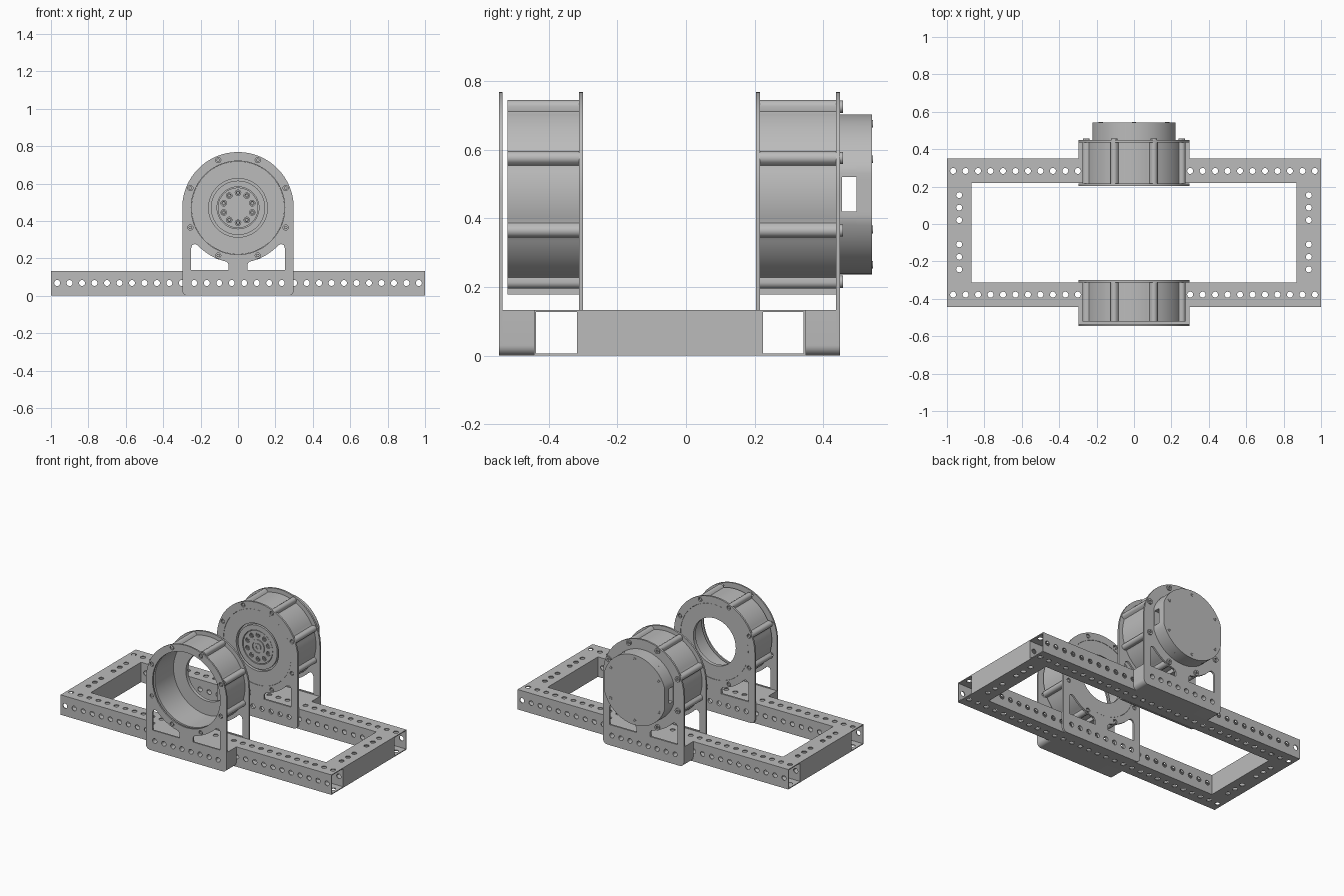
import bpy, bmesh, math
from math import sin, cos, radians, pi

if "Cube" in bpy.data.objects:
    bpy.data.objects.remove(bpy.data.objects["Cube"])

grey = bpy.data.materials.new("metal_grey")
grey.use_nodes = True
COL = (0.5, 0.5, 0.5, 1)
grey.diffuse_color = COL
grey.node_tree.nodes["Principled BSDF"].inputs["Base Color"].default_value = COL

CZ = 0.47        # height of the motor axis
H = 0.133        # rail section
WALL = 0.006
HOLE = 0.016


def circle(r, cx=0, cy=CZ, n=64):
    return [(cx + r * cos(2 * pi * i / n), cy + r * sin(2 * pi * i / n)) for i in range(n)]


def arc(r, a0, a1, cx=0, cy=CZ, n=24):
    steps = [radians(a0 + (a1 - a0) * i / n) for i in range(n + 1)]
    return [(cx + r * cos(a), cy + r * sin(a)) for a in steps]


def rect(x0, x1, y0, y1):
    return [(x0, y0), (x1, y0), (x1, y1), (x0, y1)]


def around(r, count, start):
    step = 2 * pi / count
    return [(r * cos(radians(start) + i * step), CZ + r * sin(radians(start) + i * step))
            for i in range(count)]


def slab(name, loops, a, b, axis="Y"):
    """Flat outline with holes, extruded from a to b along an axis."""
    cu = bpy.data.curves.new(name, "CURVE")
    cu.dimensions, cu.fill_mode, cu.extrude = "2D", "BOTH", 1
    for loop in loops:
        sp = cu.splines.new("POLY")
        sp.points.add(len(loop) - 1)
        for p, (u, v) in zip(sp.points, loop):
            p.co = (u, v, 0, 1)
        sp.use_cyclic_u = True
    tmp = bpy.data.objects.new(name + "_outline", cu)
    bpy.context.scene.collection.objects.link(tmp)
    dg = bpy.context.evaluated_depsgraph_get()
    me = bpy.data.meshes.new_from_object(tmp.evaluated_get(dg))
    bpy.data.objects.remove(tmp)
    bm = bmesh.new()
    bm.from_mesh(me)
    for v in bm.verts:
        w = b if v.co.z > 0 else a
        x, y = v.co.x, v.co.y
        v.co = (x, w, y) if axis == "Y" else (x, y, w)
    bmesh.ops.remove_doubles(bm, verts=bm.verts, dist=1e-5)
    bmesh.ops.recalc_face_normals(bm, faces=bm.faces)
    for f in bm.faces:
        f.smooth = True
    bm.to_mesh(me)
    bm.free()
    me.set_sharp_from_angle(angle=radians(30))
    me.materials.clear()
    me.materials.append(grey)
    ob = bpy.data.objects.new(name, me)
    bpy.context.scene.collection.objects.link(ob)
    return ob


# Long perforated rails, open at both ends
pitch = 0.0667
xs = [(i - 14.5) * pitch for i in range(30)]
FRONT, REAR = (-0.443, -0.312), (0.218, 0.349)
for name, (y0, y1) in (("front_rail", FRONT), ("rear_rail", REAR)):
    top = [rect(-1, 1, y0, y1)] + [circle(HOLE, x, (y0 + y1) / 2, 16) for x in xs]
    side = [rect(-1, 1, WALL, H - WALL)] + [circle(HOLE, x, 0.068, 16) for x in xs]
    slab(name + "_bottom", top, 0, WALL, "Z")
    slab(name + "_top", top, H - WALL, H, "Z")
    slab(name + "_front_wall", side, y0, y0 + WALL)
    slab(name + "_back_wall", side, y1 - WALL, y1)

# Short cross rails
ymid = (FRONT[1] + REAR[0]) / 2
for side, s in (("left", 1), ("right", -1)):
    y0, y1 = FRONT[1], REAR[0]
    xa, xb = sorted((s * 0.869, s))
    top = [rect(xa, xb, y0, y1)]
    for t in (-3, -2, -1, 1, 2, 3):
        off = t * pitch - math.copysign(0.002, t)
        top.append(circle(HOLE, (xa + xb) / 2, ymid + 0.003 + off, 16))
    slab(side + "_cross_rail_bottom", top, 0, WALL, "Z")
    slab(side + "_cross_rail_top", top, H - WALL, H, "Z")
    for label, x in (("outer", xa), ("inner", xb - WALL)):
        slab(f"{side}_cross_rail_wall_{label}", [rect(x, x + WALL, y0, y1)], WALL, H - WALL, "Z")

# Mount plates: round head on a wide foot
R = 0.298
foot = arc(0.03, 180, 270, -R + 0.03, 0.03, 8) + arc(0.03, 270, 360, R - 0.03, 0.03, 8)
plate_outline = foot + arc(R, 0, 180, n=64)
cutout = [(0.05, 0.137), (0.25, 0.137), (0.25, 0.255), (0.245, 0.27), (0.23, 0.277)]
cutout += arc(0.294, -43, -78) + [(0.05, 0.168)]
mirrored = [(-x, z) for x, z in cutout]
foot_holes = [circle(HOLE, x, 0.068, 16) for x in xs[11:19]]
bolts = around(0.276, 8, 22.5)


def mount_plate(name, a, b, bore):
    loops = [plate_outline, circle(bore, n=96), cutout, mirrored] + foot_holes
    slab(name, loops + [circle(0.014, x, z, 16) for x, z in bolts], a, b)
    for i, (x, z) in enumerate(bolts):
        slab(f"{name}_bolt_{i}", [circle(0.009, x, z, 12)], a + 0.003, b - 0.003)


mount_plate("front_outer_plate", -0.545, -0.535, 0.25)
mount_plate("front_inner_plate", -0.312, -0.3, 0.25)
mount_plate("rear_inner_plate", 0.204, 0.216, 0.25)
mount_plate("rear_outer_plate", 0.437, 0.449, 0.2)

# Foot spacer blocks between plates and rails
block = foot + [(R, H), (-R, H)]
slab("front_spacer", [block] + foot_holes, -0.535, FRONT[0])
slab("rear_spacer", [block] + foot_holes, REAR[1], 0.437)


# Ribbed housings with one rounded rib at each bolt
def rib_radius(a):
    d = (a - radians(22.5) + pi / 8) % (pi / 4) - pi / 8
    s = 0.02 ** 2 - (0.276 * sin(d)) ** 2
    bump = 0.276 * cos(d) + math.sqrt(s) if s > 0 else 0
    fillet = 0.27 + 0.008 * max(0, 1 - abs(d) / 0.13) ** 2
    return max(fillet, bump)


ribbed = []
for i in range(360):
    a = 2 * pi * i / 360
    ribbed.append((rib_radius(a) * cos(a), CZ + rib_radius(a) * sin(a)))
LIP = 0.157
for name, a, b in (("front_housing", -0.52, -0.312), ("rear_housing", 0.216, 0.437)):
    slab(name, [ribbed, circle(0.25, n=96)], a, b)
    slab(name + "_bottom_pad", [rect(-0.05, 0.05, 0.178, 0.215)], a, b)
slab("front_housing_lip", [circle(0.249, n=96), circle(LIP)], -0.325, -0.301)
slab("rear_housing_lip", [circle(0.249, n=96), circle(LIP)], 0.205, 0.23)

# Motor output hub
slab("motor_core", [circle(0.249, n=96)], 0.225, 0.43)
slab("hub_rim", [circle(0.145), circle(0.112)], 0.207, 0.226)
hub_bolts = around(0.08, 10, 90)
slab("hub_face", [circle(0.108)] + [circle(0.015, x, z, 16) for x, z in hub_bolts], 0.21, 0.226)
for i, (x, z) in enumerate(hub_bolts):
    slab(f"hub_bolt_{i}", [circle(0.012, x, z, 12), circle(0.006, x, z, 6)], 0.212, 0.226)
slab("hub_collar", [circle(0.05), circle(0.036)], 0.204, 0.212)
slab("hub_pin", [circle(0.024), circle(0.01, n=16)], 0.204, 0.212)

# Rear cap with flattened sides and a slot across it
flat = lambda pts: [(max(-0.222, min(0.222, x)), z) for x, z in pts]
cap = flat(circle(0.233, n=96))
slab("cap_base", [cap], 0.448, 0.455)
slab("cap_upper", [flat(arc(0.233, 12.5, 167.5, n=48))], 0.455, 0.497)
slab("cap_lower", [flat(arc(0.233, 192.5, 347.5, n=48))], 0.455, 0.497)
slab("cap_cover", [cap], 0.497, 0.542)
for i, (x, z) in enumerate(around(0.205, 6, 30)):
    slab(f"cap_screw_{i}", [circle(0.011, x, z, 16), circle(0.005, x, z, 6)], 0.54, 0.545)

# Bolt heads on the rear plate
for i, (x, z) in enumerate(bolts):
    slab(f"rear_bolt_head_{i}", [circle(0.018, x, z, 20), circle(0.008, x, z, 6)], 0.448, 0.458)
